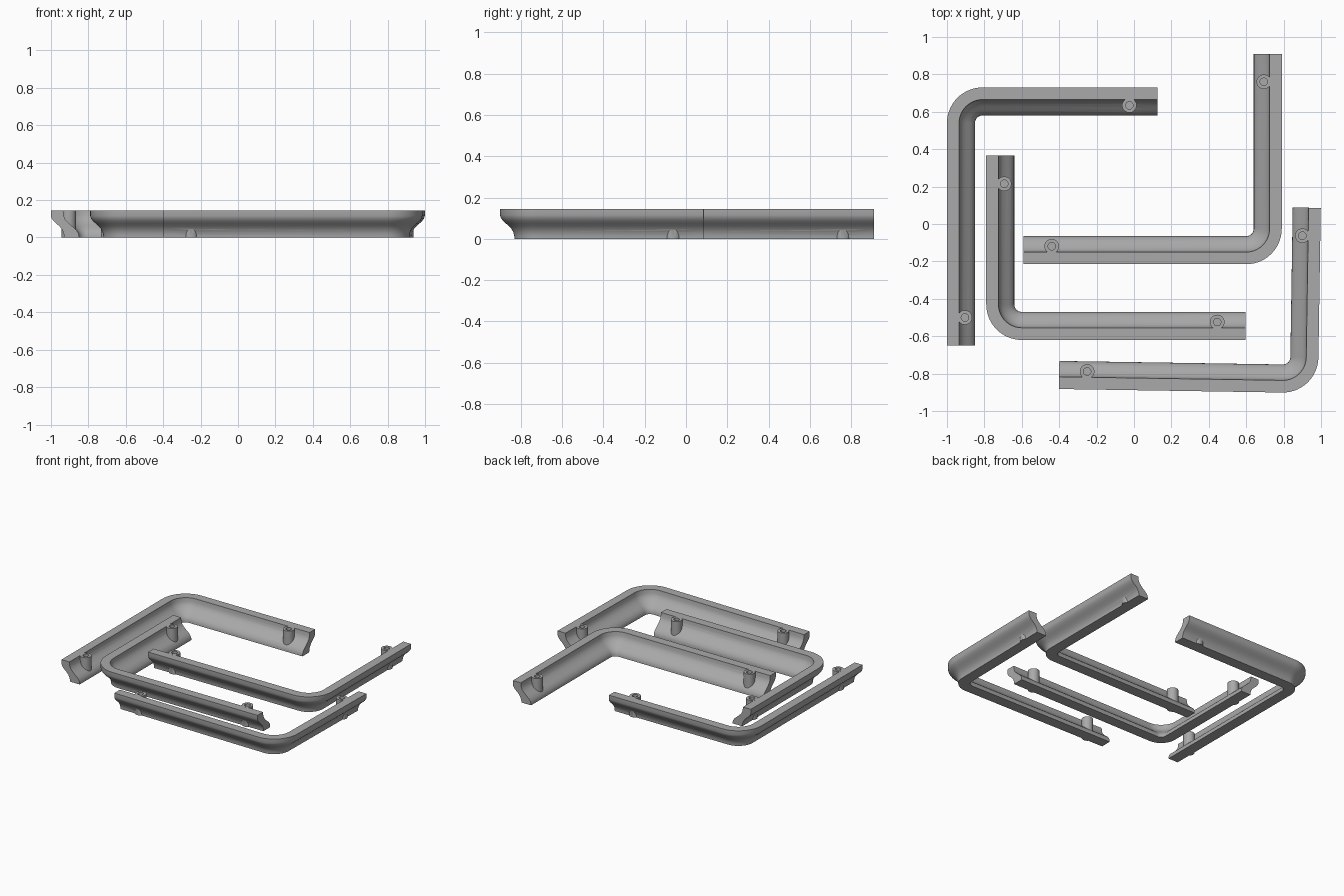
import bpy, bmesh, math
from mathutils import Vector

if "Cube" in bpy.data.objects:
    bpy.data.objects.remove(bpy.data.objects["Cube"])

H = 0.145          # rail height
R = 0.19           # outer corner radius
POST_U = 0.096     # post distance from the outer face
POST_END = 0.15    # post distance from the rail end

grey = bpy.data.materials.new("mid grey")
grey.diffuse_color = (0.4, 0.4, 0.4, 1)
grey.use_nodes = True
grey.node_tree.nodes["Principled BSDF"].inputs["Base Color"].default_value = grey.diffuse_color

# Ogee cross-section: (distance in from the outer face, height)
OUTER = [(0, H), (0, 0.115), (0.004, 0.102), (0.013, 0.089), (0.027, 0.076),
         (0.042, 0.063), (0.055, 0.049), (0.064, 0.033), (0.069, 0.016), (0.07, 0)]
INNER = [(0.15, 0), (0.149, 0.014), (0.144, 0.028), (0.134, 0.042), (0.120, 0.055),
         (0.104, 0.068), (0.088, 0.083), (0.075, 0.099), (0.068, 0.117), (0.065, H)]
PROFILE = OUTER + INNER


def rail(name, a, b, place):
    """L-shaped rail swept round one rounded corner; legs of length a and b."""
    bm = bmesh.new()
    rings = []
    steps = 14
    for s in range(-1, steps + 2):
        t = math.pi * 1.5 - math.pi / 2 * min(max(s, 0), steps) / steps
        ring = []
        for u, z in PROFILE:
            x, y = R + (R - u) * math.cos(t), R + (R - u) * math.sin(t)
            if s == -1:
                x, y = a, u
            elif s == steps + 1:
                x, y = u, b
            ring.append(bm.verts.new((*place(x, y), z)))
        rings.append(ring)
    n = len(PROFILE)
    for r0, r1 in zip(rings, rings[1:]):
        for i in range(n):
            j = (i + 1) % n
            bm.faces.new((r0[i], r0[j], r1[j], r1[i]))
    bm.faces.new(rings[0])
    bm.faces.new(rings[-1])
    bmesh.ops.recalc_face_normals(bm, faces=bm.faces)
    me = bpy.data.meshes.new(name)
    bm.to_mesh(me)
    bm.free()
    me.materials.append(grey)
    ob = bpy.data.objects.new(name, me)
    bpy.context.collection.objects.link(ob)
    return ob


def cylinder(xy, radius, z0, z1):
    bpy.ops.mesh.primitive_cylinder_add(vertices=32, radius=radius, depth=z1 - z0,
                                        location=(*xy, (z0 + z1) / 2))
    ob = bpy.context.object
    ob.data.materials.append(grey)
    return ob


def boolean(ob, tool, operation):
    mod = ob.modifiers.new("cut", 'BOOLEAN')
    mod.operation, mod.solver, mod.object = operation, 'EXACT', tool
    bpy.context.view_layer.objects.active = ob
    bpy.ops.object.modifier_apply(modifier=mod.name)
    bpy.data.objects.remove(tool)


def corner_piece(name, corner, sx, sy, a, b, turn=0):
    c, s = math.cos(math.radians(turn)), math.sin(math.radians(turn))

    def place(x, y):
        x, y = x * sx, y * sy
        return (corner[0] + x * c - y * s, corner[1] + x * s + y * c)

    ob = rail(name, a, b, place)
    # screw posts with blind holes near both ends
    for p in ((a - POST_END, POST_U), (POST_U, b - POST_END)):
        xy = place(*p)
        boolean(ob, cylinder(xy, 0.039, 0, H + 0.0004), 'UNION')
        boolean(ob, cylinder(xy, 0.02, 0.03, H + 0.05), 'DIFFERENCE')
    bpy.ops.object.select_all(action='DESELECT')
    ob.select_set(True)
    bpy.context.view_layer.objects.active = ob
    bpy.ops.object.shade_smooth_by_angle(angle=math.radians(30))


corner_piece("back_left_corner_rail", (-1.0, 0.73), 1, -1, 1.125, 1.38)
corner_piece("front_left_corner_rail", (-0.79, -0.62), 1, 1, 1.385, 0.985)
corner_piece("middle_right_corner_rail", (0.79, -0.215), -1, 1, 1.38, 1.125)
corner_piece("front_right_corner_rail", (0.983, -0.904), -1, 1, 1.385, 0.99, -0.9)
